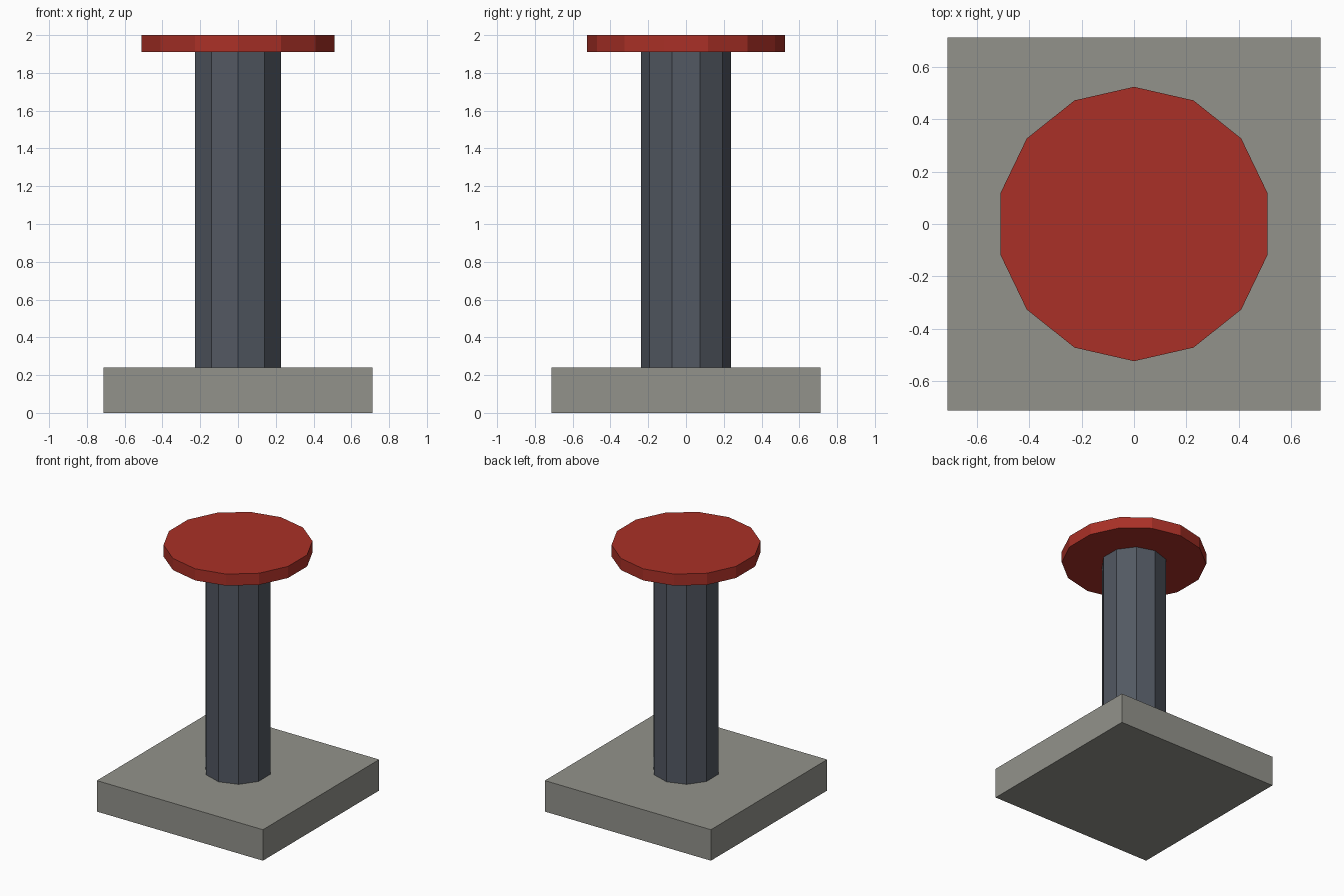
import bpy

cube = bpy.data.objects.get("Cube")
if cube:
    bpy.data.objects.remove(cube, do_unlink=True)


def make_material(name, rgb):
    mat = bpy.data.materials.new(name)
    mat.use_nodes = True
    colour = (*rgb, 1.0)
    mat.diffuse_color = colour
    mat.node_tree.nodes["Principled BSDF"].inputs["Base Color"].default_value = colour
    return mat


def finish(name, mat):
    obj = bpy.context.object
    obj.name = name
    obj.data.materials.append(mat)
    return obj


def prism(name, sides, radius, bottom, top, mat):
    bpy.ops.mesh.primitive_cylinder_add(
        vertices=sides, radius=radius, depth=top - bottom,
        location=(0, 0, (bottom + top) / 2))
    return finish(name, mat)


stone = make_material("warm grey stone", (0.29, 0.29, 0.26))
steel = make_material("dark slate steel", (0.085, 0.098, 0.122))
red = make_material("button red", (0.40, 0.03, 0.02))

# Square base slab
bpy.ops.mesh.primitive_cube_add(size=1, location=(0, 0, 0.12))
base = finish("base", stone)
base.scale = (1.424, 1.424, 0.24)
bpy.ops.object.transform_apply(location=False, rotation=False, scale=True)

# Ten-sided post and fourteen-sided cap
prism("post", 10, 0.238, 0.24, 1.91, steel)
prism("cap", 14, 0.524, 1.91, 2.0, red)
